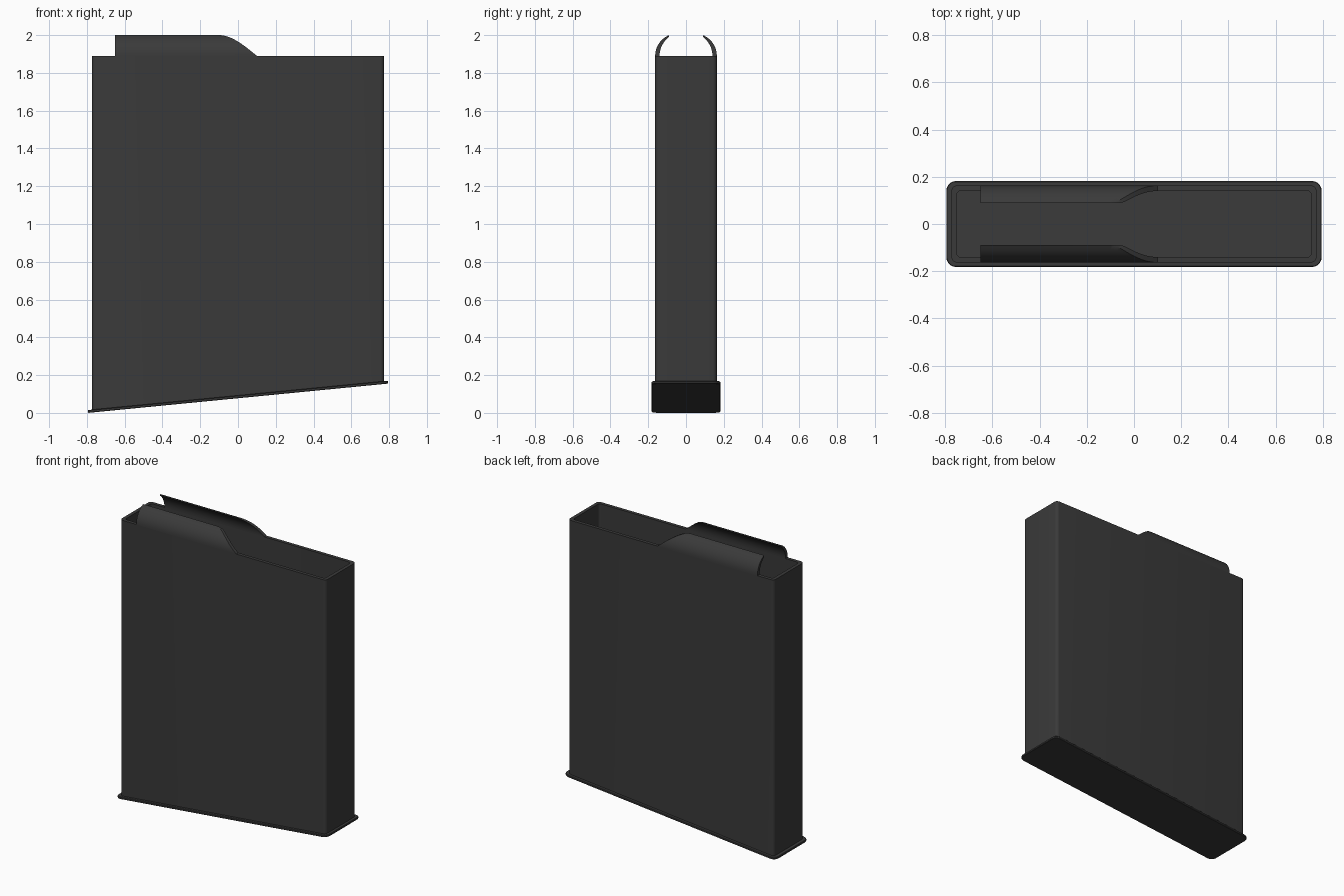
import bpy
import bmesh
import math

cube = bpy.data.objects.get("Cube")
if cube:
    bpy.data.objects.remove(cube, do_unlink=True)

HALF_X, HALF_Y, TOP = 0.773, 0.163, 1.89
WALL = 0.023
PLATE_X, PLATE_Y, PLATE_T = 0.795, 0.182, 0.015

steel = bpy.data.materials.new("dark gunmetal")
steel.use_nodes = True
colour = (0.042, 0.042, 0.042, 1)
steel.diffuse_color = colour
steel.node_tree.nodes["Principled BSDF"].inputs["Base Color"].default_value = colour


def slope(x, lift=0.0):
    """Height of the slanted underside."""
    return 0.155 * (x + PLATE_X) / (2 * PLATE_X) + lift


def rounded_rect(hx, hy, r, height, steps=5):
    """Counter-clockwise rounded rectangle, with height given as a function of x."""
    pts = []
    for i, (sx, sy) in enumerate([(1, 1), (-1, 1), (-1, -1), (1, -1)]):
        for k in range(steps + 1):
            a = math.pi / 2 * (i + k / steps)
            x = sx * (hx - r) + r * math.cos(a)
            y = sy * (hy - r) + r * math.sin(a)
            pts.append((x, y, height(x)))
    return pts


def loft(name, loops, cap_start=True, cap_end=True):
    """Bridge closed loops in order and make an object."""
    bm = bmesh.new()
    rings = [[bm.verts.new(p) for p in loop] for loop in loops]
    n = len(rings[0])
    for a, b in zip(rings, rings[1:]):
        for i in range(n):
            j = (i + 1) % n
            bm.faces.new((a[i], a[j], b[j], b[i]))
    if cap_start:
        bm.faces.new(rings[0][::-1])
    if cap_end:
        bm.faces.new(rings[-1])
    bmesh.ops.remove_doubles(bm, verts=bm.verts, dist=1e-5)
    bmesh.ops.recalc_face_normals(bm, faces=bm.faces)
    mesh = bpy.data.meshes.new(name)
    bm.to_mesh(mesh)
    bm.free()
    mesh.materials.append(steel)
    obj = bpy.data.objects.new(name, mesh)
    bpy.context.collection.objects.link(obj)
    bpy.ops.object.select_all(action="DESELECT")
    obj.select_set(True)
    bpy.context.view_layer.objects.active = obj
    bpy.ops.object.shade_smooth_by_angle(angle=math.radians(35))
    return obj


# Hollow body with a slanted bottom, closed by its floor
def rim(x):
    return TOP


def seat(x):
    return slope(x, PLATE_T - 0.003)


def floor(x):
    return slope(x, PLATE_T + 0.003)


inner_x, inner_y = HALF_X - WALL, HALF_Y - WALL
loft("body_shell", [
    rounded_rect(HALF_X, HALF_Y, 0.022, seat),
    rounded_rect(HALF_X, HALF_Y, 0.022, rim),
    rounded_rect(inner_x, inner_y, 0.015, rim),
    rounded_rect(inner_x, inner_y, 0.015, floor),
])

# Slanted base plate with softened edges
EDGE = 0.003
plate_rings = [(EDGE, 0), (0, EDGE), (0, PLATE_T - EDGE), (EDGE, PLATE_T)]
loft("base_plate", [
    rounded_rect(PLATE_X - inset, PLATE_Y - inset, 0.04 - inset,
                 lambda x, lift=lift: slope(x, lift))
    for inset, lift in plate_rings
])


# Inward-curling feed lips, tapering to a thin edge
TIP_Y, LIP_H = 0.09, 0.11


def outer_y(dz):
    return 0.044 + math.sqrt(0.119 ** 2 - dz ** 2)


def inner_wall_y(dz):
    return min(outer_y(dz), max(TIP_Y, 0.015 + math.sqrt(0.125 ** 2 - dz ** 2)))


def lip_height(x):
    """Full height at the rear, easing down to the rim at the front."""
    t = min(1, max(0, (x + 0.1) / 0.2))
    return max(0.0004, LIP_H * (1 - 1.5 * t ** 2 + 0.5 * t ** 3 * 1.0)
               if t < 1 else 0.0004)


def lip_section(x, side, steps=10):
    levels = [lip_height(x) * k / steps for k in range(steps + 1)]
    outside = [(x, side * outer_y(dz), TOP + dz) for dz in levels]
    inside = [(x, side * inner_wall_y(dz), TOP + dz) for dz in reversed(levels)]
    return outside + inside


stations = [-0.65] + [-0.1 + 0.2 * k / 14 for k in range(15)]
for label, side in (("front", -1), ("back", 1)):
    loft(label + "_feed_lip", [lip_section(x, side) for x in stations])
